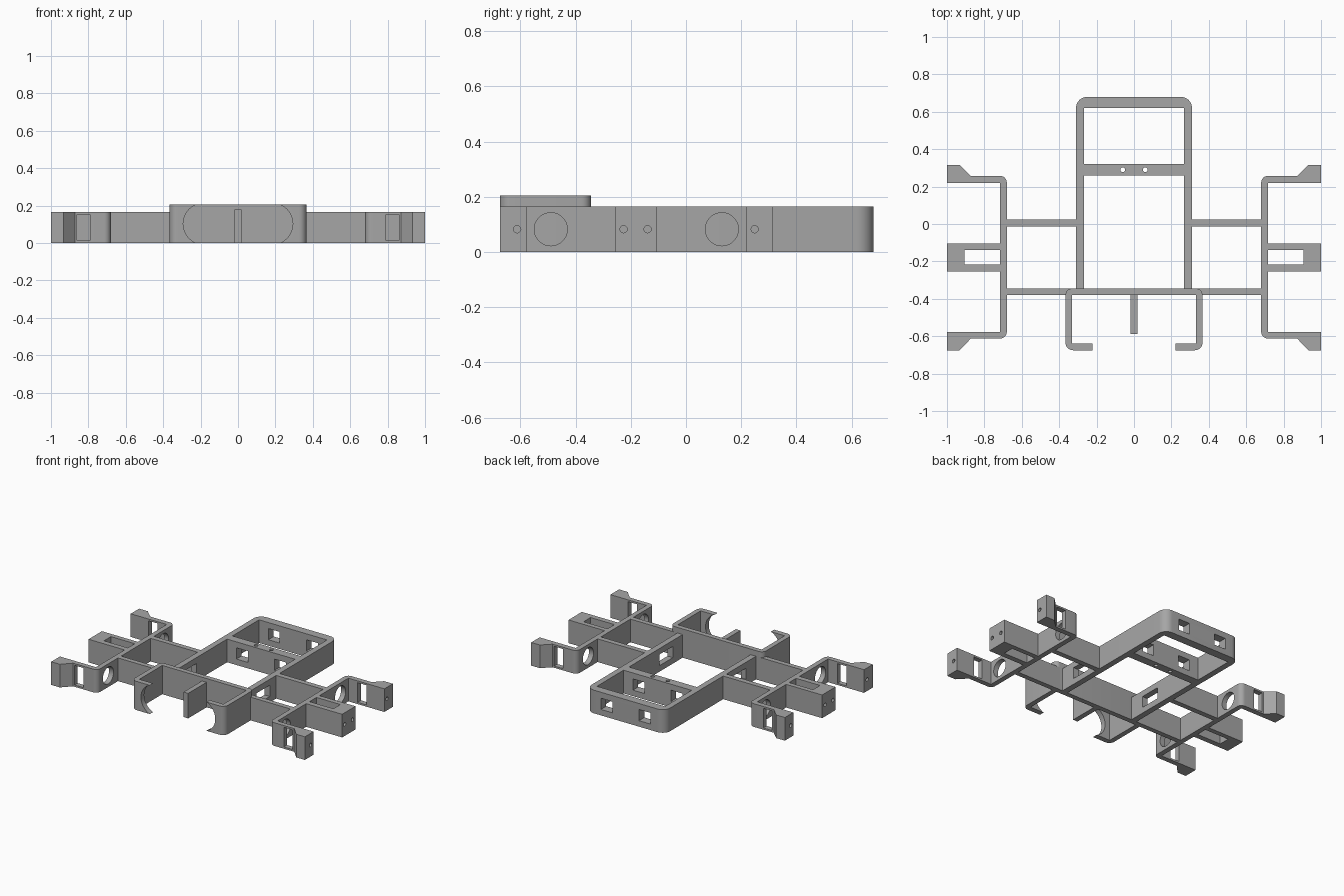
import bpy, bmesh, math
from mathutils import Vector, Matrix

cube = bpy.data.objects.get("Cube")
if cube:
    bpy.data.objects.remove(cube, do_unlink=True)

grey = bpy.data.materials.new("plain_grey")
grey.use_nodes = True
GREY = (0.38, 0.38, 0.38, 1)
grey.diffuse_color = GREY
grey.node_tree.nodes["Principled BSDF"].inputs["Base Color"].default_value = GREY

H = 0.165        # height of the chassis rails
MID = H / 2


def link(bm, name):
    bmesh.ops.recalc_face_normals(bm, faces=bm.faces)
    mesh = bpy.data.meshes.new(name)
    bm.to_mesh(mesh)
    bm.free()
    obj = bpy.data.objects.new(name, mesh)
    bpy.context.collection.objects.link(obj)
    return obj


def rounded(points, steps=8):
    """Replace square corners given as (x, y, radius) with arcs."""
    out = []
    for i, p in enumerate(points):
        c = Vector(p[:2])
        if len(p) == 2:
            out.append(c)
            continue
        a = (Vector(points[i - 1][:2]) - c).normalized()
        b = (Vector(points[(i + 1) % len(points)][:2]) - c).normalized()
        for k in range(steps + 1):
            t = math.pi / 2 * k / steps
            out.append(c + p[2] * (a + b - b * math.cos(t) - a * math.sin(t)))
    return out


def box_cutter(center, size):
    bm = bmesh.new()
    bmesh.ops.create_cube(bm, size=1, matrix=Matrix.Translation(center) @ Matrix.Diagonal((*size, 1)))
    return link(bm, "cutter")


def round_cutter(center, radius, depth, axis, segments=24):
    turn = {"X": Matrix.Rotation(math.pi / 2, 4, "Y"),
            "Y": Matrix.Rotation(math.pi / 2, 4, "X"), "Z": Matrix()}[axis]
    bm = bmesh.new()
    bmesh.ops.create_cone(bm, cap_ends=True, segments=segments, radius1=radius, radius2=radius,
                          depth=depth, matrix=Matrix.Translation(center) @ turn)
    return link(bm, "cutter")


def part(name, outline, top=H, cutters=(), mirror=False):
    """Extrude an outline upward, cut the openings, mirror across x."""
    bm = bmesh.new()
    face = bm.faces.new([bm.verts.new((p.x, p.y, 0)) for p in rounded(outline)])
    grown = bmesh.ops.extrude_face_region(bm, geom=[face])["geom"]
    bmesh.ops.translate(bm, vec=(0, 0, top),
                        verts=[v for v in grown if isinstance(v, bmesh.types.BMVert)])
    obj = link(bm, name)
    for c in cutters:
        c.hide_render = True
        mod = obj.modifiers.new("opening", "BOOLEAN")
        mod.operation, mod.solver, mod.object = "DIFFERENCE", "EXACT", c
    if mirror:
        obj.modifiers.new("mirror", "MIRROR")
    # Bake the modifiers and drop the cutters
    bpy.context.view_layer.update()
    baked = bpy.data.meshes.new_from_object(obj.evaluated_get(bpy.context.evaluated_depsgraph_get()))
    obj.modifiers.clear()
    obj.data = baked
    for c in cutters:
        bpy.data.objects.remove(c, do_unlink=True)
    baked.materials.clear()
    baked.materials.append(grey)
    bpy.ops.object.select_all(action="DESELECT")
    obj.select_set(True)
    bpy.context.view_layer.objects.active = obj
    bpy.ops.object.shade_smooth_by_angle()
    return obj


def rect(x0, x1, y0, y1):
    return [(x0, y0), (x1, y0), (x1, y1), (x0, y1)]


# Central frame with rounded back corners and windows
windows = [box_cutter((s * 0.15, 0.65, MID), (0.09, 0.12, 0.08)) for s in (-1, 1)]
windows.append(box_cutter((0, -0.16, MID), (0.8, 0.15, 0.08)))
part("central_frame",
     [(-0.31, -0.345), (-0.31, 0.68, 0.06), (0.31, 0.68, 0.06), (0.31, -0.345),
      (0.268, -0.345), (0.268, 0.62), (-0.268, 0.62), (-0.268, -0.345)], cutters=windows)

# Cross bar with windows and two vertical screw holes
openings = [box_cutter((s * 0.15, 0.29, MID), (0.09, 0.12, 0.08)) for s in (-1, 1)]
openings += [round_cutter((s * 0.06, 0.29, MID), 0.013, 0.4, "Z") for s in (-1, 1)]
part("cross_bar", rect(-0.268, 0.268, 0.26, 0.32), cutters=openings)

# Rails joining the frame to the side brackets
part("middle_rails", rect(0.31, 0.68, -0.013, 0.024), mirror=True)
part("front_rails", rect(0.325, 0.68, -0.38, -0.345), mirror=True)

# Side brackets: two arms each, with round holes, windows and end screw holes
openings = [box_cutter((0.825, -0.18, MID), (0.07, 1.2, 0.14))]
openings += [round_cutter((0.7, y, MID), 0.06, 0.1, "X", 40) for y in (-0.49, 0.13)]
openings += [round_cutter((1, y, MID), 0.013, 0.14, "X") for y in (-0.612, 0.249)]
part("side_brackets",
     [(1, 0.22), (1, 0.315), (0.932, 0.315), (0.872, 0.257), (0.68, 0.257, 0.035),
      (0.68, -0.612, 0.035), (0.872, -0.612), (0.932, -0.675), (1, -0.675),
      (1, -0.577), (0.716, -0.577), (0.716, 0.22)], cutters=openings, mirror=True)

# Slotted blocks between the arms
openings = [round_cutter((1, y, MID), 0.013, 0.18, "X") for y in (-0.226, -0.139)]
part("slotted_blocks",
     [(0.716, -0.105), (1, -0.105), (1, -0.255), (0.716, -0.255),
      (0.716, -0.217), (0.905, -0.217), (0.905, -0.139), (0.716, -0.139)],
     cutters=openings, mirror=True)

# Taller front holder whose lips are scooped by round cuts
scoops = [round_cutter((s * 0.183, -0.657, 0.1025), 0.11, 0.1, "Y", 48) for s in (-1, 1)]
part("front_holder",
     [(-0.222, -0.675), (-0.366, -0.675, 0.04), (-0.366, -0.345, 0.034),
      (0.366, -0.345, 0.034), (0.366, -0.675, 0.04), (0.222, -0.675),
      (0.222, -0.638), (0.331, -0.638), (0.331, -0.38),
      (-0.331, -0.38), (-0.331, -0.638), (-0.222, -0.638)], top=0.205, cutters=scoops)

# Centre rib
part("centre_rib", rect(-0.018, 0.018, -0.587, -0.38), top=0.178)
